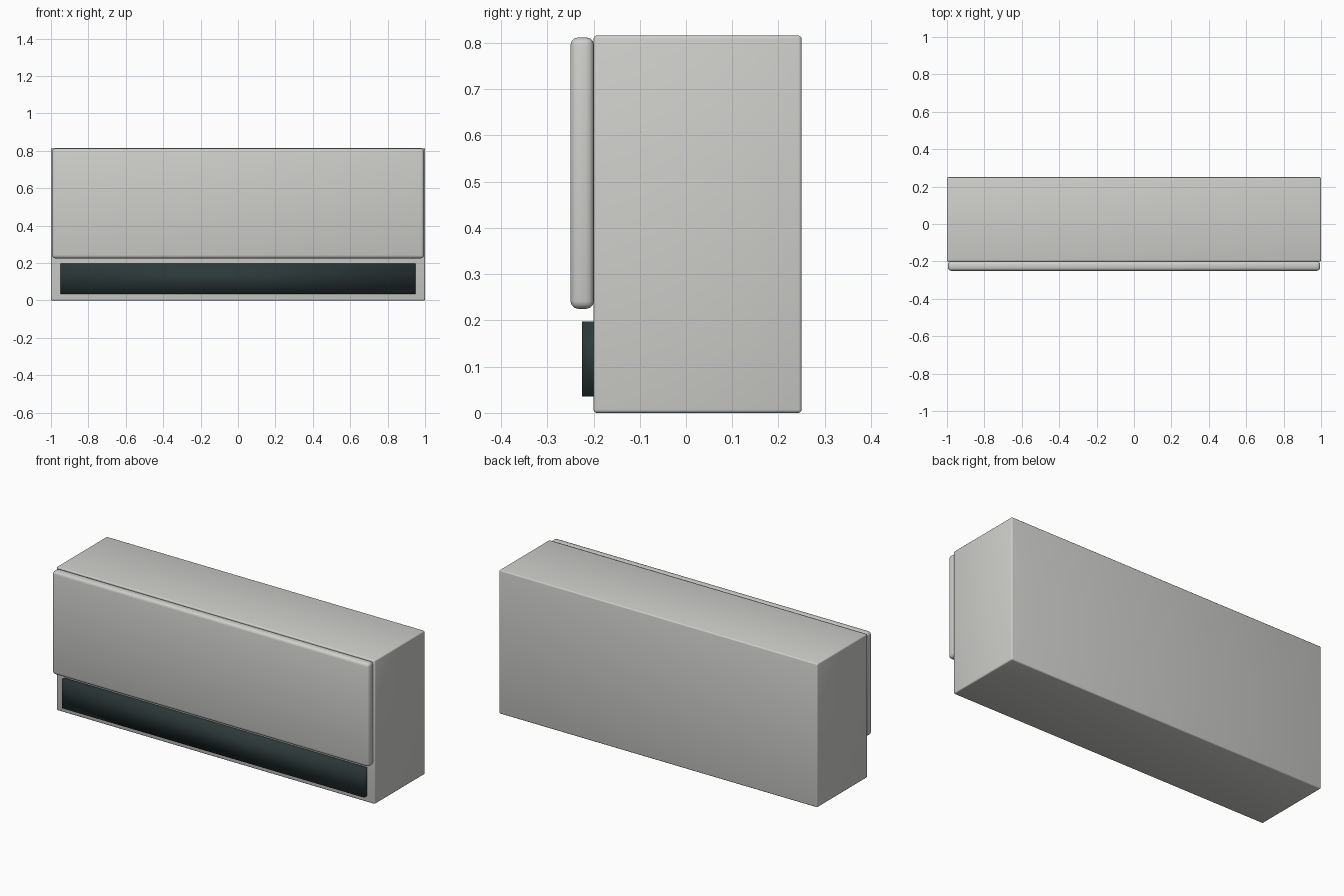
import bpy

if "Cube" in bpy.data.objects:
    bpy.data.objects.remove(bpy.data.objects["Cube"], do_unlink=True)


def make_material(name, colour):
    mat = bpy.data.materials.new(name)
    mat.use_nodes = True
    mat.diffuse_color = (*colour, 1)
    mat.node_tree.nodes["Principled BSDF"].inputs["Base Color"].default_value = (*colour, 1)
    return mat


def make_box(name, low, high, mat, bevel=0, segments=1):
    """Smooth-shaded box between two corners, with optional rounded edges."""
    centre = [(a + b) / 2 for a, b in zip(low, high)]
    bpy.ops.mesh.primitive_cube_add(size=1, location=centre)
    obj = bpy.context.object
    obj.name = name
    obj.scale = [b - a for a, b in zip(low, high)]
    bpy.ops.object.transform_apply(location=False, rotation=False, scale=True)
    obj.data.materials.append(mat)
    bpy.ops.object.shade_smooth()
    if bevel:
        mod = obj.modifiers.new("Rounded edges", "BEVEL")
        mod.width = bevel
        mod.segments = segments
    return obj


white = make_material("warm white plastic", (0.62, 0.62, 0.60))
dark = make_material("dark vent", (0.025, 0.04, 0.04))

# Main housing
make_box("housing", (-1, -0.2, 0), (1, 0.25, 0.816), white, 0.007, 3)
# Raised front cover
make_box("front_cover", (-0.995, -0.25, 0.225), (0.995, -0.199, 0.812), white, 0.017, 3)
# Air outlet below the cover
make_box("air_outlet", (-0.95, -0.225, 0.035), (0.95, -0.175, 0.198), dark)
